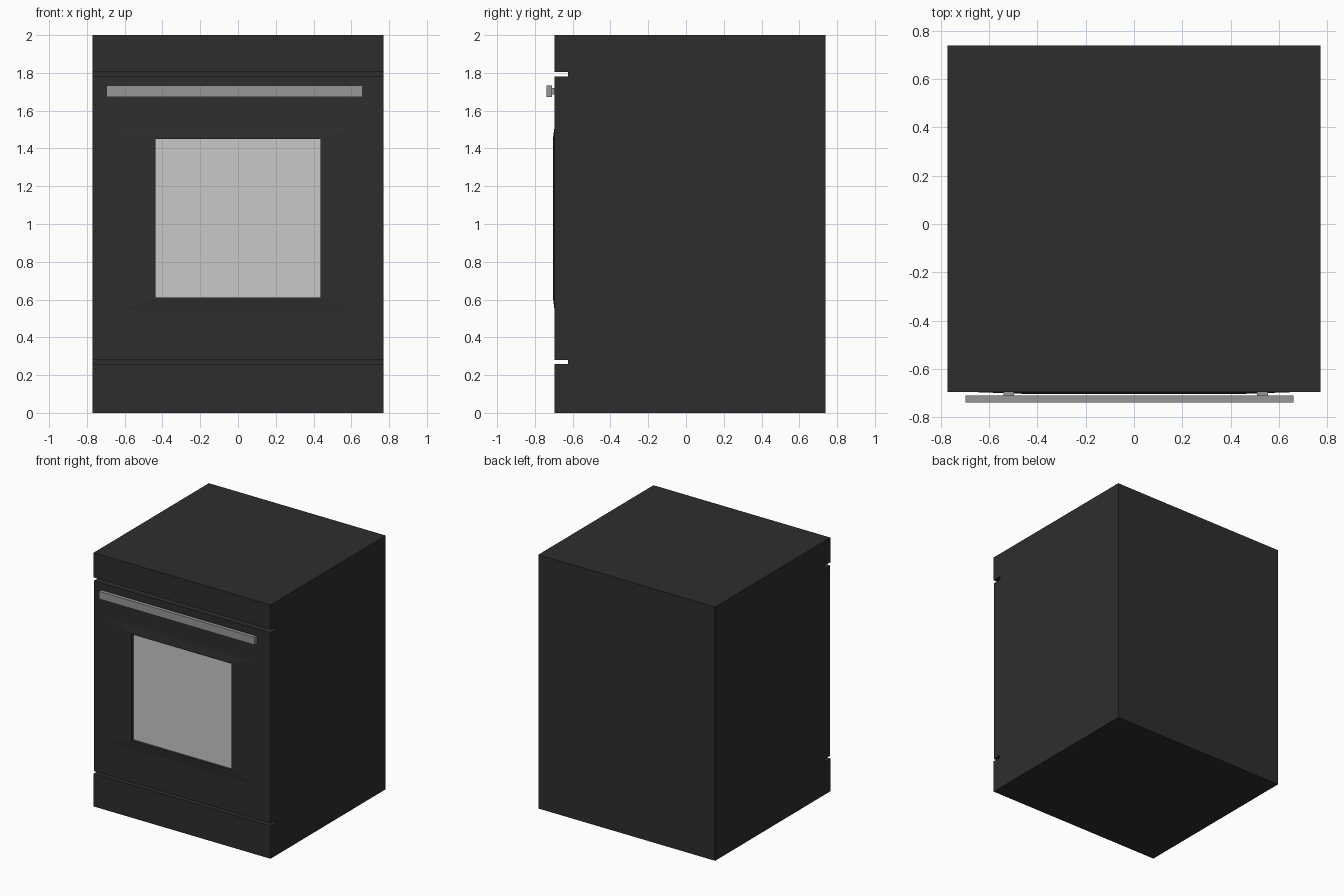
import bpy, bmesh

if "Cube" in bpy.data.objects:
    bpy.data.objects.remove(bpy.data.objects["Cube"])


def material(name, value):
    m = bpy.data.materials.new(name)
    m.diffuse_color = (value, value, value, 1)
    m.use_nodes = True
    m.node_tree.nodes["Principled BSDF"].inputs["Base Color"].default_value = m.diffuse_color
    return m


charcoal = material("charcoal enamel", 0.027)
steel = material("grey steel", 0.31)
glass = material("pale glass", 0.58)


def finish(bm, name, mats):
    bmesh.ops.recalc_face_normals(bm, faces=bm.faces)
    me = bpy.data.meshes.new(name)
    bm.to_mesh(me)
    bm.free()
    for m in mats:
        me.materials.append(m)
    ob = bpy.data.objects.new(name, me)
    bpy.context.collection.objects.link(ob)
    return ob


def box(name, x0, x1, y0, y1, z0, z1, mat):
    bm = bmesh.new()
    bmesh.ops.create_cube(bm, size=1)
    for v in bm.verts:
        v.co = (x0 if v.co.x < 0 else x1,
                y0 if v.co.y < 0 else y1,
                z0 if v.co.z < 0 else z1)
    return finish(bm, name, [mat])


HALF, FRONT, SHELF, BACK = 0.771, -0.696, -0.625, 0.738

# Cabinet: side profile (y, z) with a pocket for the door, extruded across x
profile = [(BACK, 0), (BACK, 2), (FRONT, 2), (FRONT, 1.805), (SHELF, 1.805),
           (SHELF, 0.259), (FRONT, 0.259), (FRONT, 0)]
bm = bmesh.new()
face = bm.faces.new([bm.verts.new((-HALF, y, z)) for y, z in profile])
ext = bmesh.ops.extrude_face_region(bm, geom=[face])
for v in ext["geom"]:
    if isinstance(v, bmesh.types.BMVert):
        v.co.x = HALF
finish(bm, "cabinet", [charcoal])

# Door: nested rectangles (half width, bottom, top, y) from back to recessed pane
rings = [(0.769, 0.279, 1.78, SHELF),
         (0.769, 0.279, 1.78, FRONT),
         (0.65, 0.545, 1.515, FRONT),      # raised window surround
         (0.45, 0.598, 1.462, -0.703),
         (0.437, 0.61, 1.45, -0.703),
         (0.437, 0.61, 1.45, -0.68)]       # recess
bm = bmesh.new()
loops = [[bm.verts.new(c) for c in ((-w, y, b), (w, y, b), (w, y, t), (-w, y, t))]
         for w, b, t, y in rings]
for a, b in zip(loops, loops[1:]):
    for i in range(4):
        j = (i + 1) % 4
        bm.faces.new((a[i], a[j], b[j], b[i]))
bm.faces.new(loops[0])
pane = bm.faces.new(loops[-1])
pane.material_index = 1
finish(bm, "door", [charcoal, glass])

# Handle bar and its two posts
box("handle_bar", -0.697, 0.66, -0.738, -0.709, 1.672, 1.732, steel)
for side, x in (("left", -0.519), ("right", 0.532)):
    box("handle_post_" + side, x - 0.022, x + 0.022, -0.712, -0.69, 1.685, 1.719, steel)
